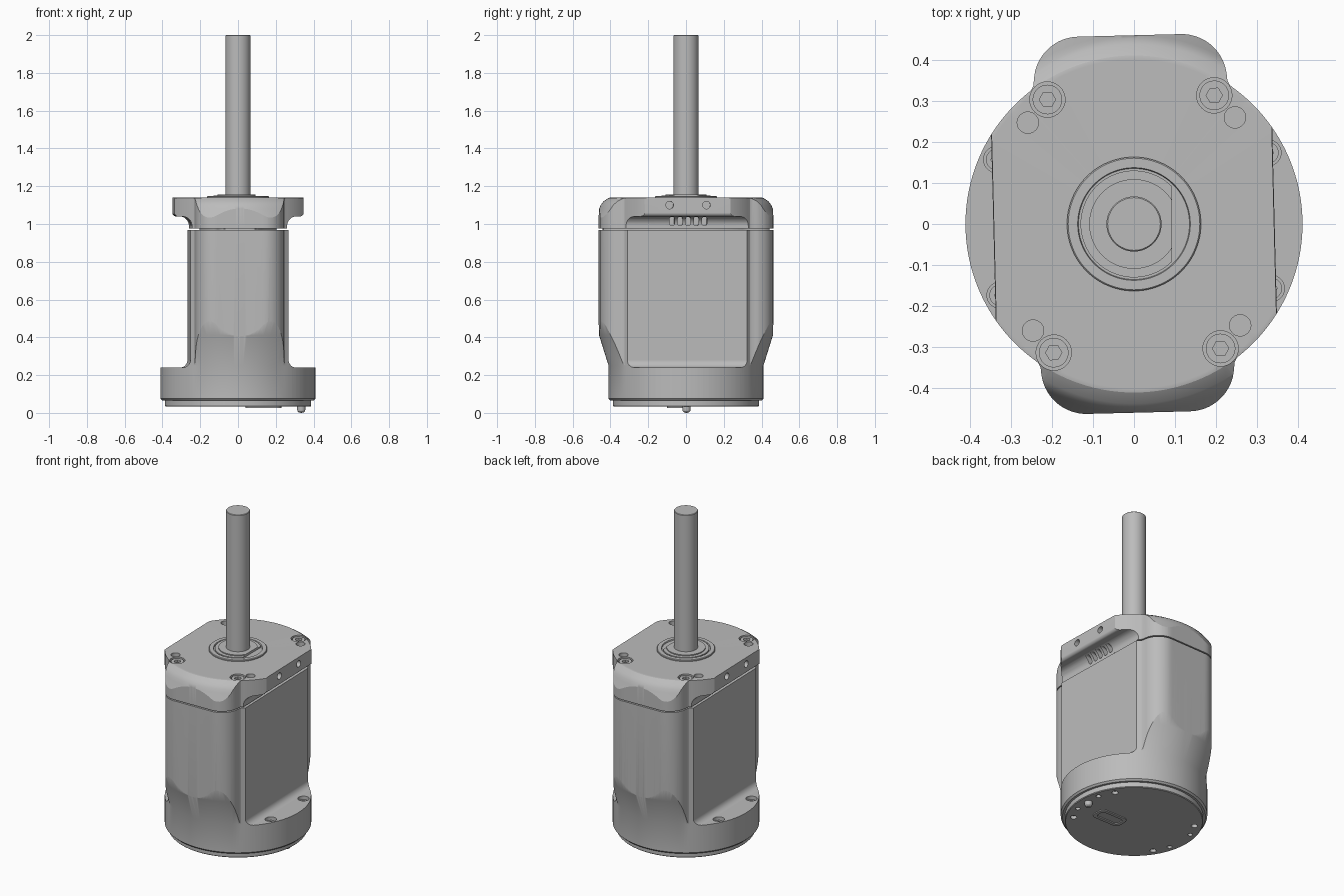
import bpy, bmesh, math
from math import pi, cos, sin, radians
from mathutils import Matrix

cube = bpy.data.objects.get("Cube")
if cube:
    bpy.data.objects.remove(cube, do_unlink=True)

GREY = (0.5, 0.5, 0.5, 1)
metal = bpy.data.materials.new("satin grey metal")
metal.use_nodes = True
metal.diffuse_color = GREY
metal.node_tree.nodes["Principled BSDF"].inputs["Base Color"].default_value = GREY
TWIST = Matrix.Rotation(0.025, 4, 'Z')   # body sits slightly turned about its axis


def add(name, bm):
    bmesh.ops.recalc_face_normals(bm, faces=bm.faces)
    mesh = bpy.data.meshes.new(name)
    bm.to_mesh(mesh)
    bm.free()
    mesh.materials.append(metal)
    ob = bpy.data.objects.new(name, mesh)
    bpy.context.collection.objects.link(ob)
    return ob


def prism_into(bm, pts, z0, z1, matrix=Matrix()):
    lower = [bm.verts.new(matrix @ Matrix.Translation((x, y, z0)).translation) for x, y in pts]
    upper = [bm.verts.new(matrix @ Matrix.Translation((x, y, z1)).translation) for x, y in pts]
    bm.faces.new(lower[::-1])
    bm.faces.new(upper)
    for i in range(len(pts)):
        j = (i + 1) % len(pts)
        bm.faces.new((lower[i], lower[j], upper[j], upper[i]))


def prism(name, pts, z0, z1, matrix=Matrix()):
    bm = bmesh.new()
    prism_into(bm, pts, z0, z1, matrix)
    return add(name, bm)


def lathe(name, profile, n=128):
    bm = bmesh.new()
    vs = [bm.verts.new((r, 0, z)) for r, z in profile]
    edges = [bm.edges.new(p) for p in zip(vs, vs[1:])]
    bmesh.ops.spin(bm, geom=vs + edges, axis=(0, 0, 1), cent=(0, 0, 0),
                   angle=2 * pi, steps=n, use_merge=True)
    bmesh.ops.remove_doubles(bm, verts=bm.verts, dist=1e-5)
    return add(name, bm)


def arc(cx, cy, r, a0, a1, n=10):
    return [(cx + r * cos(radians(a0 + (a1 - a0) * i / n)),
             cy + r * sin(radians(a0 + (a1 - a0) * i / n))) for i in range(n + 1)]


def circle(cx, cy, r, n=32):
    return arc(cx, cy, r, 0, 360 - 360 / n, n - 1)


def rounded_rect(cx, cy, hx, hy, r):
    return [p for k, (sx, sy) in enumerate([(1, 1), (-1, 1), (-1, -1), (1, -1)])
            for p in arc(cx + sx * (hx - r), cy + sy * (hy - r), r, 90 * k, 90 * k + 90, 8)]


def boolean(ob, cutter, op):
    cutter.hide_render = True
    mod = ob.modifiers.new(op, 'BOOLEAN')
    mod.operation, mod.object, mod.solver = op, cutter, 'EXACT'
    bpy.context.view_layer.objects.active = ob
    bpy.ops.object.modifier_apply(modifier=mod.name)
    bpy.data.objects.remove(cutter, do_unlink=True)


def cut(ob, shapes):
    # shapes: list of (points, z0, z1, matrix)
    bm = bmesh.new()
    for s in shapes:
        prism_into(bm, *s)
    boolean(ob, add("cutter", bm), 'DIFFERENCE')


def finish(ob, twist=True):
    if twist:
        ob.data.transform(TWIST)
    bpy.ops.object.select_all(action='DESELECT')
    ob.select_set(True)
    bpy.context.view_layer.objects.active = ob
    bpy.ops.object.shade_smooth_by_angle(angle=radians(22))
    mod = ob.modifiers.new("even shading", 'WEIGHTED_NORMAL')
    mod.keep_sharp = True


# Plan outline: round flange blended with a rounded block
HX, HY, CORNER, DISC = 0.235, 0.459, 0.11, 0.41


def block_radius(a):
    lo, hi = 0, 0.6
    for _ in range(30):
        m = (lo + hi) / 2
        qx, qy = abs(m * cos(a)) - HX + CORNER, abs(m * sin(a)) - HY + CORNER
        d = math.hypot(max(qx, 0), max(qy, 0)) + min(max(qx, qy), 0) - CORNER
        lo, hi = (m, hi) if d < 0 else (lo, m)
    return lo


def plan_outline(n=240):
    pts = []
    for i in range(n):
        a = 2 * pi * i / n
        k, r = 0.005, block_radius(a)
        r = DISC + k * math.log(1 + math.exp((r - DISC) / k))
        pts.append((r * cos(a), r * sin(a)))
    return pts


# Side profile: wide base, waisted body, flange on top
half = ([(0.45, 0.0), (0.45, 0.24)] + arc(0.30, 0.28, 0.04, 270, 180)
        + [(0.26, 0.97), (0.252, 0.975)] + arc(0.302, 0.99, 0.05, 180, 90)
        + arc(0.322, 1.06, 0.02, 270, 360, 6) + [(0.34, 1.2)])
waist = half + [(-x, z) for x, z in reversed(half)]
envelope = [(0, 0.065), (0.40, 0.065), (0.41, 0.075), (0.41, 0.25), (0.46, 0.41), (0.482, 0.49),
            (0.52, 0.63), (0.52, 0.95), (0.487, 1.02), (0.46, 1.08), (0.452, 1.1),
            (0.437, 1.12), (0.41, 1.138), (0.40, 1.14), (0, 1.14)]


def shell(name, z0, z1):
    ob = lathe(name, envelope, 160)
    boolean(ob, prism("waist", waist, -0.7, 0.7, Matrix.Rotation(pi / 2, 4, 'X')), 'INTERSECT')
    boolean(ob, prism("plan", plan_outline(), z0, z1), 'INTERSECT')
    return ob


SIGNS = [(1, 1), (-1, 1), (-1, -1), (1, -1)]
cap_screws = [(sx * 0.203, sy * 0.308) for sx, sy in SIGNS]
cap_holes = [(sx * 0.252, sy * 0.253) for sx, sy in SIGNS]
base_screws = [(sx * 0.33, sy * 0.165) for sx, sy in SIGNS]
ID = Matrix()

# Housing with screw pockets in the base ledges
housing = shell("housing", 0.0, 0.968)
cut(housing, [(circle(x, y, 0.032), 0.205, 0.3, ID) for x, y in base_screws])
finish(housing)

# Cap with screw pockets, dowel holes, side holes and vents
cap = shell("top_cap", 0.975, 1.3)
SIDE = Matrix.Rotation(pi / 2, 4, 'Z') @ Matrix.Rotation(pi / 2, 4, 'X')   # local x->y, y->z, z->x
cutters = [(circle(x, y, 0.043), 1.115, 1.3, ID) for x, y in cap_screws]
cutters += [(circle(x, y, 0.026), 1.09, 1.3, ID) for x, y in cap_holes]
for s in (1, -1):
    x0, x1 = sorted((s * 0.31, s * 0.5))
    cutters += [(circle(y, 1.1, 0.02, 24), x0, x1, SIDE) for y in (-0.095, 0.1)]
    x0, x1 = sorted((s * 0.22, s * 0.285))
    cutters += [(rounded_rect(0.005 + 0.043 * i, 1.015, 0.013, 0.024, 0.012), x0, x1, SIDE)
                for i in range(-2, 3)]
cut(cap, cutters)
finish(cap)

# Recessed seam between housing and cap
finish(prism("seam", [(x * 0.5, y * 0.96) for x, y in plan_outline(96)], 0.95, 0.99))


# Socket head screws
def screw(name, x, y, r, z0, z1):
    ob = prism(name, circle(x, y, r), z0, z1)
    cut(ob, [(circle(x, y, r * 0.55, 6), z1 - 0.014, z1 + 0.1, ID)])
    finish(ob)


for i, (x, y) in enumerate(cap_screws):
    screw(f"cap_screw_{i + 1}", x, y, 0.036, 1.10, 1.134)
for i, (x, y) in enumerate(base_screws):
    screw(f"base_screw_{i + 1}", x, y, 0.026, 0.19, 0.222)

# Bearing boss, flat-sided retainer and shaft
finish(lathe("bearing_boss", [(0.163, 1.13), (0.163, 1.146), (0.16, 1.149), (0.137, 1.149),
                              (0.135, 1.142), (0, 1.142), (0, 1.13), (0.163, 1.13)]), False)
for name, r, z in (("retainer", 0.13, 1.15), ("retainer_collar", 0.109, 1.156)):
    a = math.degrees(math.acos(0.093 / r))
    finish(prism(name, arc(0, 0, r, a, 360 - a, 64), 1.135, z), False)
finish(lathe("shaft", [(0, 1.1), (0.067, 1.1), (0.067, 1.997), (0.064, 2.0), (0, 2.0)], 64), False)

# Bottom lid with holes and connector opening
lid = lathe("bottom_lid", [(0, 0.033), (0.383, 0.033), (0.387, 0.037), (0.387, 0.07), (0, 0.07)])
holes = [(sx * 0.29, sy * 0.18, 0.018) for sx, sy in SIGNS]
holes += [(sx * 0.335, sy * 0.09, 0.014) for sx, sy in SIGNS]
cut(lid, [(circle(x, y, r, 24), 0.0, 0.052, ID) for x, y, r in holes])
finish(lid, False)

connector = prism("connector_rim", rounded_rect(0.135, -0.05, 0.095, 0.05, 0.03), 0.027, 0.05)
cut(connector, [(rounded_rect(0.135, -0.05, 0.075, 0.03, 0.02), 0.0, 0.042, ID)])
finish(connector, False)

# Locating pin under the lid
pin = lathe("locating_pin", [(0, 0.0), (0.012, 0.002), (0.02, 0.01), (0.022, 0.018),
                             (0.022, 0.04), (0, 0.04)], 32)
pin.data.transform(Matrix.Translation((0.335, 0.003, 0)))
finish(pin, False)
